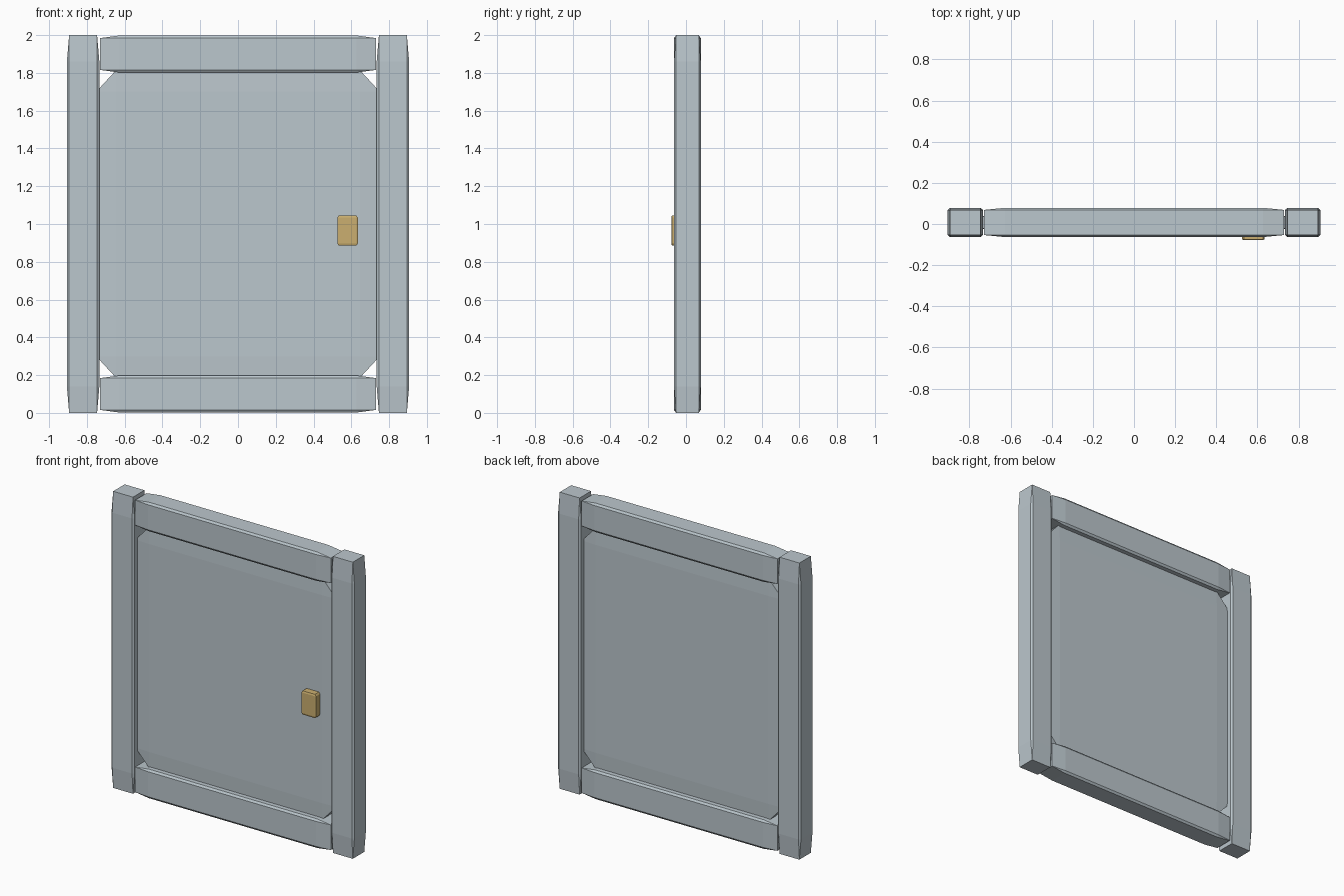
import bpy, bmesh
from mathutils import Matrix, Vector

cube = bpy.data.objects.get("Cube")
if cube:
    bpy.data.objects.remove(cube, do_unlink=True)


def material(name, colour):
    mat = bpy.data.materials.new(name)
    mat.use_nodes = True
    mat.diffuse_color = colour
    mat.node_tree.nodes["Principled BSDF"].inputs["Base Color"].default_value = colour
    return mat


def block(name, centre, size, mat, bevel=0.07):
    """Unit cube with chamfered edges, stretched so the chamfers taper along its length."""
    bm = bmesh.new()
    bmesh.ops.create_cube(bm, size=1)
    bmesh.ops.bevel(bm, geom=bm.edges[:], offset=bevel, offset_type='OFFSET',
                    segments=1, affect='EDGES')
    bmesh.ops.scale(bm, vec=Vector(size), verts=bm.verts)
    bmesh.ops.translate(bm, vec=Vector(centre), verts=bm.verts)
    mesh = bpy.data.meshes.new(name)
    bm.to_mesh(mesh)
    bm.free()
    mesh.materials.append(mat)
    obj = bpy.data.objects.new(name, mesh)
    bpy.context.collection.objects.link(obj)
    return obj


steel = material("pale blue grey", (0.50, 0.57, 0.61, 1))
brass = material("brass", (0.60, 0.43, 0.16, 1))

DEPTH, MID = 0.142, 0.0075

# Upright stiles
for side, x in (("left", 0.82), ("right", -0.82)):
    block(side + "_stile", (x, MID, 1), (0.172, DEPTH, 2), steel)

# Cross rails
for end, z in (("top", 1.9), ("bottom", 0.1)):
    block(end + "_rail", (0, MID, z), (1.46, DEPTH, 0.196), steel)

# Recessed door panel
block("panel", (0, MID, 1), (1.5, 0.07, 1.63), steel)

# Handle plate on the front only
block("handle", (0.58, -0.053, 0.965), (0.108, 0.05, 0.16), brass)
